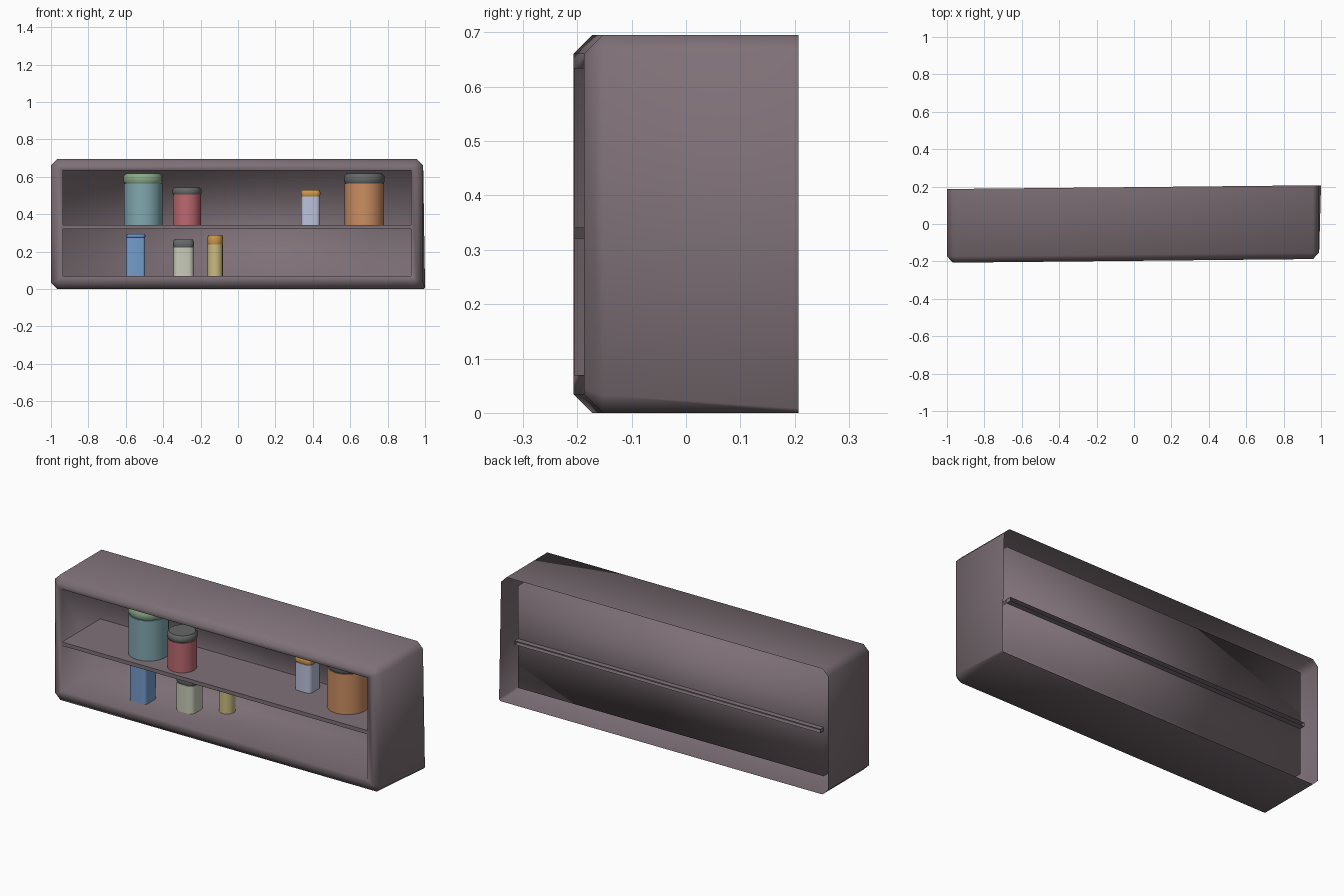
import bpy, bmesh, math

if "Cube" in bpy.data.objects:
    bpy.data.objects.remove(bpy.data.objects["Cube"])

SKEW = 0.01  # the cabinet sits very slightly turned


def material(name, rgb):
    m = bpy.data.materials.new(name)
    m.diffuse_color = (*rgb, 1)
    m.use_nodes = True
    m.node_tree.nodes["Principled BSDF"].inputs["Base Color"].default_value = m.diffuse_color
    return m


def finish(name, bm, mat, angle=None):
    bmesh.ops.remove_doubles(bm, verts=bm.verts, dist=1e-5)
    bmesh.ops.recalc_face_normals(bm, faces=bm.faces)
    me = bpy.data.meshes.new(name)
    bm.to_mesh(me)
    bm.free()
    me.materials.append(mat)
    ob = bpy.data.objects.new(name, me)
    bpy.context.collection.objects.link(ob)
    bpy.ops.object.select_all(action='DESELECT')
    ob.select_set(True)
    bpy.context.view_layer.objects.active = ob
    if angle:
        bpy.ops.object.shade_smooth_by_angle(angle=math.radians(angle))
    else:
        bpy.ops.object.shade_smooth()
    return ob


def bridge(bm, rings):
    for a, b in zip(rings, rings[1:]):
        n = len(a)
        for i in range(n):
            j = (i + 1) % n
            bm.faces.new((a[i], a[j], b[j], b[i]))


wood = material("cabinet_paint", (0.21, 0.165, 0.185))

# Cabinet: outer wall, chamfered front rim, inner liner and recessed back panel
bm = bmesh.new()


def frame_ring(x0, x1, z0, z1, y, c):
    pts = [(x0 + c, z0), (x1 - c, z0), (x1, z0 + c), (x1, z1 - c),
           (x1 - c, z1), (x0 + c, z1), (x0, z1 - c), (x0, z0 + c)]
    return [bm.verts.new((x, y + SKEW * x, z)) for x, z in pts]


back = frame_ring(-1, 1, 0, 0.695, 0.197, 0.033)
side = frame_ring(-1, 0.99, 0, 0.695, -0.163, 0.033)
rim = frame_ring(-0.968, 0.957, 0.034, 0.661, -0.197, 0.012)
opening = frame_ring(-0.935, 0.925, 0.07, 0.634, -0.197, 0)
panel = frame_ring(-0.935, 0.925, 0.07, 0.634, 0.14, 0)
# Slightly uneven right rear edge, wider at the bottom
for v in back[3:5]:
    v.co.x -= 0.012
back[1].co.x += 0.025
back[2].co.z -= 0.025
bridge(bm, [back, side, rim, opening, panel])
bmesh.ops.remove_doubles(bm, verts=bm.verts, dist=1e-5)
inner = [v for v in bm.verts if abs(v.co.y - SKEW * v.co.x - 0.14) < 1e-4]
inner.sort(key=lambda v: math.atan2(v.co.z - 0.35, v.co.x))
bm.faces.new(inner)
finish("cabinet_shell", bm, wood)

# Shelf: thin board, open at the rear, poking through the back panel
bm = bmesh.new()
bmesh.ops.create_cube(bm, size=1)
for v in bm.verts:
    v.co.x = v.co.x * 1.86 - 0.005
    v.co.y = v.co.y * 0.365 - 0.0125 + SKEW * v.co.x
    v.co.z = 0.331 + v.co.z * 0.021
bm.faces.ensure_lookup_table()
rear = max(bm.faces, key=lambda f: f.calc_center_median().y)
bmesh.ops.delete(bm, geom=[rear], context='FACES_ONLY')
finish("shelf", bm, wood, 30)


# Jars and lids share one lathe-like builder with a rounded-square section
def stack(name, x, y, r, corner, layers, mat, seg=4):
    bm = bmesh.new()
    rings = []
    for z, k in layers:
        ring = []
        for q in range(4):
            mid = math.pi / 4 + q * math.pi / 2
            cx = math.copysign(r - corner, math.cos(mid))
            cy = math.copysign(r - corner, math.sin(mid))
            for s in range(seg + 1):
                a = q * math.pi / 2 + s * math.pi / 2 / seg
                ring.append(bm.verts.new((x + k * (cx + corner * math.cos(a)),
                                          y + k * (cy + corner * math.sin(a)), z)))
        rings.append(ring)
    bridge(bm, rings)
    bm.faces.new(rings[0])
    bm.faces.new(rings[-1])
    finish(name, bm, mat, 50)


dark = (0.13, 0.14, 0.14)
amber = (0.62, 0.31, 0.07)
TOP, LOW = 0.341, 0.07
# name, x, y, radius, corner, base, body top, lid top, body colour, lid colour
jars = [
    ("teal_jar", -0.507, -0.058, 0.105, 0.105, TOP, 0.564, 0.618, (0.22, 0.39, 0.43), (0.25, 0.40, 0.25)),
    ("red_jar", -0.273, -0.097, 0.077, 0.077, TOP, 0.505, 0.543, (0.50, 0.14, 0.16), dark),
    ("lavender_jar", 0.388, 0.054, 0.052, 0.024, TOP, 0.495, 0.530, (0.50, 0.54, 0.72), amber),
    ("orange_jar", 0.675, -0.003, 0.108, 0.108, TOP, 0.564, 0.618, (0.60, 0.27, 0.12), dark),
    ("blue_jar", -0.547, -0.050, 0.052, 0.017, LOW, 0.275, 0.295, (0.18, 0.33, 0.60), (0.16, 0.28, 0.55)),
    ("pale_jar", -0.291, -0.008, 0.056, 0.030, LOW, 0.222, 0.265, (0.58, 0.60, 0.48), dark),
    ("yellow_jar", -0.122, 0.080, 0.042, 0.042, LOW, 0.238, 0.290, (0.60, 0.50, 0.22), amber),
]
for name, x, y, r, c, z0, z1, z2, body, lid in jars:
    stack(name, x, y, r, c, [(z0, 0.98), (z1, 0.98)], material(name, body))
    h = z2 - z1
    stack(name + "_lid", x, y, r, c,
          [(z1, 0.94), (z1 + h * 0.2, 1.0), (z1 + h * 0.7, 1.0), (z2, 0.88)],
          material(name + "_lid", lid))
